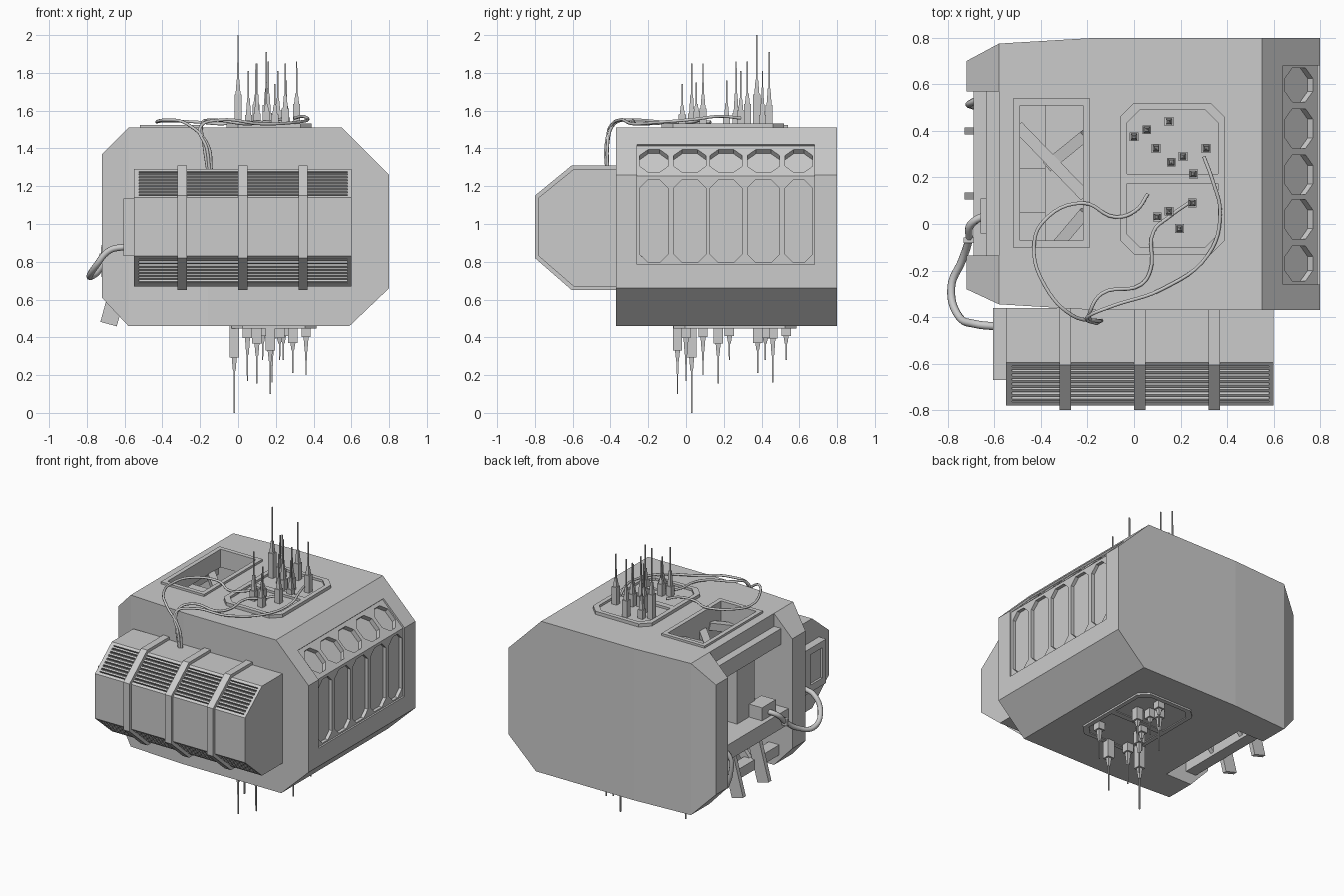
import bpy, bmesh, math
from mathutils import Vector, Matrix

if "Cube" in bpy.data.objects:
    bpy.data.objects.remove(bpy.data.objects["Cube"])

def finish(name, bm):
    bmesh.ops.recalc_face_normals(bm, faces=bm.faces)
    me = bpy.data.meshes.new(name)
    bm.to_mesh(me)
    bm.free()
    ob = bpy.data.objects.new(name, me)
    bpy.context.collection.objects.link(ob)
    return ob

def add_box(bm, c, s, rot=Matrix()):
    m = Matrix.Translation(c) @ rot @ Matrix.Diagonal((*s, 1))
    bmesh.ops.create_cube(bm, size=1, matrix=m)

def span(bm, x0, x1, y0, y1, z0, z1):
    add_box(bm, ((x0+x1)/2, (y0+y1)/2, (z0+z1)/2), (x1-x0, y1-y0, z1-z0))

def prism(bm, pts, lo, hi, axis, mat=Matrix()):
    put = {'x': lambda u, v, w: (w, u, v), 'y': lambda u, v, w: (u, w, v), 'z': lambda u, v, w: (u, v, w)}[axis]
    a = [bm.verts.new(mat @ Vector(put(u, v, lo))) for u, v in pts]
    b = [bm.verts.new(mat @ Vector(put(u, v, hi))) for u, v in pts]
    n = len(pts)
    bm.faces.new(a)
    bm.faces.new(b)
    for i in range(n):
        bm.faces.new((a[i], a[(i+1) % n], b[(i+1) % n], b[i]))

def octagon(u0, u1, v0, v1, c):
    return [(u0+c, v0), (u1-c, v0), (u1, v0+c), (u1, v1-c), (u1-c, v1), (u0+c, v1), (u0, v1-c), (u0, v0+c)]

def beam(bm, p, q, w, h):
    p, q = Vector(p), Vector(q)
    d = q - p
    add_box(bm, (p+q)/2, (w, h, d.length), d.to_track_quat('Z', 'Y').to_matrix().to_4x4())

def cut(ob, bm):
    cutter = finish('cutter', bm)
    cutter.hide_render = True
    mod = ob.modifiers.new('cut', 'BOOLEAN')
    mod.operation, mod.solver, mod.object = 'DIFFERENCE', 'EXACT', cutter
    bake(ob)
    bpy.data.objects.remove(cutter)

def bake(ob):
    dg = bpy.context.evaluated_depsgraph_get()
    dg.update()
    me = bpy.data.meshes.new_from_object(ob.evaluated_get(dg))
    ob.modifiers.clear()
    ob.data = me

def cable(name, pts, r):
    cu = bpy.data.curves.new(name, 'CURVE')
    cu.dimensions, cu.bevel_depth, cu.bevel_resolution = '3D', r, 2
    cu.resolution_u, cu.use_fill_caps = 6, True
    sp = cu.splines.new('BEZIER')
    sp.bezier_points.add(len(pts)-1)
    for b, p in zip(sp.bezier_points, pts):
        b.co = p
        b.handle_left_type = b.handle_right_type = 'AUTO'
    ob = bpy.data.objects.new(name, cu)
    bpy.context.collection.objects.link(ob)

# Main hull: lofted stations of (x, z low, z high, y front, y back)
bm = bmesh.new()
rings = []
for x, z0, z1, y0, y1 in [(-.72, .61, 1.37, -.28, .70), (-.58, .46, 1.51, -.345, .775), (-.16, .46, 1.51, -.37, .80),
                          (.55, .46, 1.51, -.37, .80), (.59, .46, 1.47, -.37, .80), (.80, .66, 1.26, -.37, .80)]:
    rings.append([bm.verts.new((x, y, z)) for y, z in [(y0, z0), (y1, z0), (y1, z1), (y0, z1)]])
for a, b in zip(rings, rings[1:]):
    for i in range(4):
        bm.faces.new((a[i], a[(i+1) % 4], b[(i+1) % 4], b[i]))
bm.faces.new(rings[0])
bm.faces.new(rings[-1])
hull = finish('main_hull', bm)

# Right side: recessed panel and two rows of window recesses
bm = bmesh.new()
prism(bm, [(.788, .785), (.788, 1.255), (.631, 1.412), (.75, 1.53), (.95, 1.3), (.95, .785)], -.26, .68, 'y')
cut(hull, bm)
bm = bmesh.new()
slope = Matrix.Translation((.7085, 0, 1.3345)) @ Matrix.Rotation(math.radians(-45), 4, 'Y')
for y0, y1 in [(-.245, -.095), (-.065, .105), (.127, .297), (.325, .495), (.525, .67)]:
    prism(bm, octagon(y0, y1, .795, 1.235, .045), .765, .86, 'x')
    prism(bm, octagon(y0, y1, -.085, .085, .045), -.032, .06, 'x', slope)
cut(hull, bm)

# Left bay and roof hatch openings
for dims in [(-.49, -.22, -.07, .51, 1.2, 1.7), (-.9, -.38, -.135, .57, .3, 1.40), (-.9, -.58, -.135, .57, 1.2, 1.7)]:
    bm = bmesh.new()
    span(bm, *dims)
    cut(hull, bm)

# Roof hatch frame and the braces inside it
bm = bmesh.new()
span(bm, -.52, -.49, -.10, .54, 1.50, 1.525)
span(bm, -.22, -.19, -.10, .54, 1.50, 1.525)
span(bm, -.49, -.22, -.10, -.07, 1.50, 1.525)
span(bm, -.49, -.22, .51, .54, 1.50, 1.525)
finish('hatch_frame', bm)
bm = bmesh.new()
beam(bm, (-.50, .42, 1.38), (-.21, .12, 1.38), .05, .05)
beam(bm, (-.21, .38, 1.42), (-.37, .25, 1.36), .05, .05)
beam(bm, (-.21, .05, 1.40), (-.32, -.08, 1.36), .05, .05)
finish('hatch_braces', bm)

# Left bay: header beam, shelf, columns, junction box, slanted legs
bm = bmesh.new()
span(bm, -.635, -.55, -.135, .57, 1.31, 1.42)
finish('bay_header', bm)
bm = bmesh.new()
span(bm, -.69, -.38, -.135, .57, .77, .88)
finish('bay_shelf', bm)
bm = bmesh.new()
span(bm, -.56, -.38, .05, .24, .88, 1.38)
span(bm, -.66, -.55, -.04, .11, .88, .97)
finish('bay_column', bm)
bm = bmesh.new()
span(bm, -.62, -.54, -.135, .57, .54, .61)
for y in (.12, .40):
    beam(bm, (-.60, y, .78), (-.685, y, .47), .03, .09)
    beam(bm, (-.40, y, .78), (-.58, y, .56), .03, .06)
finish('bay_legs', bm)

# Front pod: core with louvred slopes
bm = bmesh.new()
prism(bm, [(-.36, 1.29), (-.595, 1.29), (-.78, 1.14), (-.78, .83), (-.595, .67), (-.36, .67)], -.55, .60, 'x')
pod = finish('front_pod', bm)
cutter, slats = bmesh.new(), bmesh.new()
for z, a in [(1.215, .681), (.75, math.pi-.713)]:
    rot = Matrix.Rotation(a, 4, 'X')
    c = Vector((.0275, -.6875, z))
    add_box(cutter, c, (1.105, .20, .05), rot)
    for i in range(8):
        off = rot @ Vector((0, (i-3.5)*.025, -.013))
        add_box(slats, c+off, (1.105, .012, .026), rot)
cut(pod, cutter)
finish('pod_louvres', slats)
bm = bmesh.new()
for x in (-.295, .025, .345):
    prism(bm, [(-.36, 1.31), (-.605, 1.31), (-.80, 1.15), (-.80, .82), (-.605, .65), (-.36, .65)], x-.024, x+.024, 'x')
finish('pod_ribs', bm)
bm = bmesh.new()
span(bm, -.605, -.54, -.67, -.36, .83, 1.135)
box = finish('pod_side_box', bm)
bm = bmesh.new()
span(bm, -.65, -.59, -.63, -.50, .88, 1.09)
cut(box, bm)

# Aerial plates, each with two sunken panels and its own aerials
def aerial_plate(name, ox, oy, z, s, half, aerials):
    m = Matrix.Translation((ox, oy, z)) @ Matrix.Diagonal((1, 1, s, 1))
    bm = bmesh.new()
    prism(bm, octagon(-.225, .225, -.325, .325, .06), -.01, .022 if s > 0 else .012, 'z', m)
    plate = finish(name+'_plate', bm)
    bm = bmesh.new()
    for k in (1, -1):
        prism(bm, [(-.195, .02*k), (.195, .02*k), (.195, .24*k), (.14, .295*k), (-.14, .295*k), (-.195, .24*k)],
              .006, .06, 'z', m)
    cut(plate, bm)
    bm = bmesh.new()
    for i, (x, y, tip) in enumerate(aerials):
        h = abs(tip-z)
        b, t = h*(.36, .22, .3)[i % 3], h*.52
        add_box(bm, (x, y, z+s*b/2), (half*2, half*2, b))
        for z0, z1, r0, r1 in [(b, t, .019, .010), (t, h, .006, .005)]:
            mat = Matrix.Translation((x, y, z+s*(z0+z1)/2)) @ Matrix.Diagonal((1, 1, s, 1)) @ Matrix.Rotation(math.pi/4, 4, 'Z')
            bmesh.ops.create_cone(bm, cap_ends=True, segments=4, radius1=r0, radius2=r1, depth=z1-z0, matrix=mat)
    finish(name+'_aerials', bm)

aerial_plate('top', .165, .195, 1.51, 1, .019, [
    (0, .375, 2.0), (.055, .405, 1.81), (.15, .44, 1.91), (.095, .325, 1.85), (.16, .265, 1.86), (.21, .29, 1.81),
    (.31, .325, 1.86), (.255, .215, 1.76), (.25, .09, 1.85), (.15, .055, 1.75), (.10, .03, 1.85), (.195, -.02, 1.74)])
aerial_plate('bottom', .19, .26, .46, -1, .025, [
    (-.02, .03, 0), (.05, 0, .17), (.10, .17, .155), (.17, -.045, .10), (.18, .46, .16), (.24, .53, .28),
    (.29, .38, .21), (.36, .09, .20), (.13, .23, .28), (.22, .42, .28)])

# Thin roof cables from the pod to the aerials
cable('roof_cable_left', [(-.14, -.415, 1.28), (-.16, -.415, 1.42), (-.27, -.39, 1.53), (-.38, -.27, 1.55), (-.43, -.10, 1.54),
      (-.39, .01, 1.545), (-.22, .09, 1.54), (-.08, .03, 1.53), (.01, .06, 1.54), (.06, .13, 1.54)], .008)
cable('roof_cable_middle', [(-.16, -.415, 1.28), (-.18, -.415, 1.42), (-.19, -.38, 1.53), (-.14, -.30, 1.55), (.03, -.26, 1.53),
      (.07, -.20, 1.53), (.085, -.03, 1.54), (.15, .03, 1.54), (.25, .10, 1.56)], .008)
cable('roof_cable_right', [(-.15, -.42, 1.28), (-.165, -.425, 1.40), (-.20, -.40, 1.51), (-.10, -.355, 1.55), (.12, -.28, 1.53),
      (.32, -.13, 1.54), (.37, .05, 1.555), (.34, .18, 1.57), (.30, .29, 1.56)], .008)

# Thick side cables
cable('side_cable', [(-.59, -.44, .88), (-.68, -.43, .86), (-.75, -.40, .78), (-.785, -.27, .72), (-.74, -.16, .75),
      (-.71, -.07, .82), (-.70, .0, .89), (-.62, .045, .92)], .017)
cable('bay_cable', [(-.56, .555, .90), (-.64, .545, .86), (-.70, .52, .80), (-.70, .51, .68), (-.66, .50, .57)], .015)
bm = bmesh.new()
add_box(bm, (-.71, -.07, .82), (.045, .025, .045))
finish('side_cable_collar', bm)
